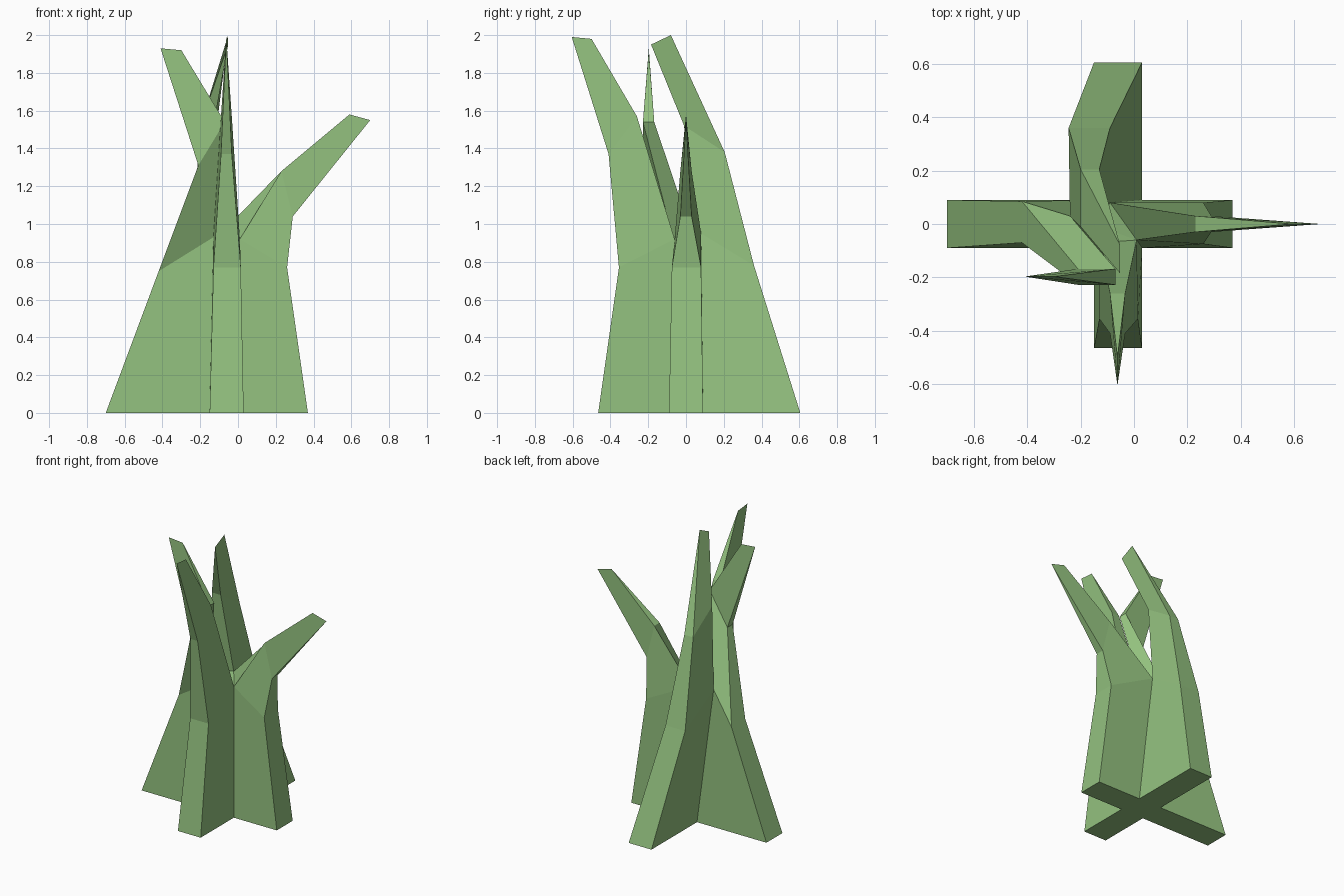
import bpy, bmesh
from math import radians

if "Cube" in bpy.data.objects:
    bpy.data.objects.remove(bpy.data.objects["Cube"])

bm = bmesh.new()
V = lambda p: bm.verts.new(p)

# Plus-shaped core: inner corners on the ground and at the forks (front-right, then counter-clockwise)
foot = [V(p) for p in ((.03, -.09, 0), (.03, .09, 0), (-.15, .09, 0), (-.15, -.09, 0))]
fork = [V(p) for p in ((.01, -.06, .92), (-.09, .08, .95), (-.24, .03, .95), (-.13, -.07, .93))]

# Each blade: profile points (distance along its axis, z) and sideways spans
# profile: ground, bend, upper outer, upper inner, tip outer, tip inner
# spans: sideways limits at ground, bend, upper ring, then tip position
blades = [
    ('x', [(.37, 0), (.26, .77), (.29, 1.04), (.23, 1.28), (.70, 1.55), (.59, 1.58)],
     [(-.09, .09), (-.075, .08), (-.03, .03)], 0),
    ('y', [(.605, 0), (.36, .78), (.205, 1.38), (-.01, 1.52), (-.08, 2.0), (-.185, 1.95)],
     [(.03, -.15), (-.09, -.245), (-.13, -.2)], -.052),
    ('x', [(-.70, 0), (-.42, .75), (-.21, 1.31), (-.07, 1.54), (-.41, 1.93), (-.30, 1.92)],
     [(.09, -.09), (.085, -.07), (-.168, -.228)], -.197),
    ('y', [(-.465, 0), (-.355, .77), (-.41, 1.37), (-.26, 1.57), (-.605, 1.99), (-.5, 1.98)],
     [(-.15, .03), (-.13, .015), (-.09, -.033)], -.062),
]

bottom = []
for i, (axis, prof, spans, tip) in enumerate(blades):
    def point(pz, side):
        d, z = pz
        return V((d, side, z) if axis == 'x' else (side, d, z))
    j = (i + 1) % 4
    ground, bend, outer, inner = [
        [point(prof[k], s) for s in spans[min(k, 2)]] for k in range(4)]
    tip_out, tip_in = point(prof[4], tip), point(prof[5], tip)
    # outer edge strip
    for lo, hi in ((ground, bend), (bend, outer)):
        bm.faces.new((lo[0], lo[1], hi[1], hi[0]))
    bm.faces.new((outer[0], outer[1], tip_out))
    # broad sides
    for s, c in ((0, i), (1, j)):
        bm.faces.new((foot[c], ground[s], bend[s], fork[c]))
        bm.faces.new((fork[c], bend[s], outer[s], inner[s]))
        bm.faces.new((inner[s], outer[s], tip_out, tip_in))
    # inner edge strip
    bm.faces.new((fork[i], inner[0], inner[1], fork[j]))
    bm.faces.new((inner[0], tip_in, inner[1]))
    bottom += [foot[i], *ground]

bm.faces.new(bottom)
bm.faces.new((fork[0], fork[1], fork[2]))
bm.faces.new((fork[0], fork[2], fork[3]))
bmesh.ops.recalc_face_normals(bm, faces=bm.faces)

mesh = bpy.data.meshes.new("plant_blades")
bm.to_mesh(mesh)
bm.free()
plant = bpy.data.objects.new("plant_blades", mesh)
bpy.context.collection.objects.link(plant)

# Leaf green
green = bpy.data.materials.new("leaf_green")
green.diffuse_color = (.29, .53, .21, 1)
green.use_nodes = True
green.node_tree.nodes["Principled BSDF"].inputs["Base Color"].default_value = green.diffuse_color
mesh.materials.append(green)
